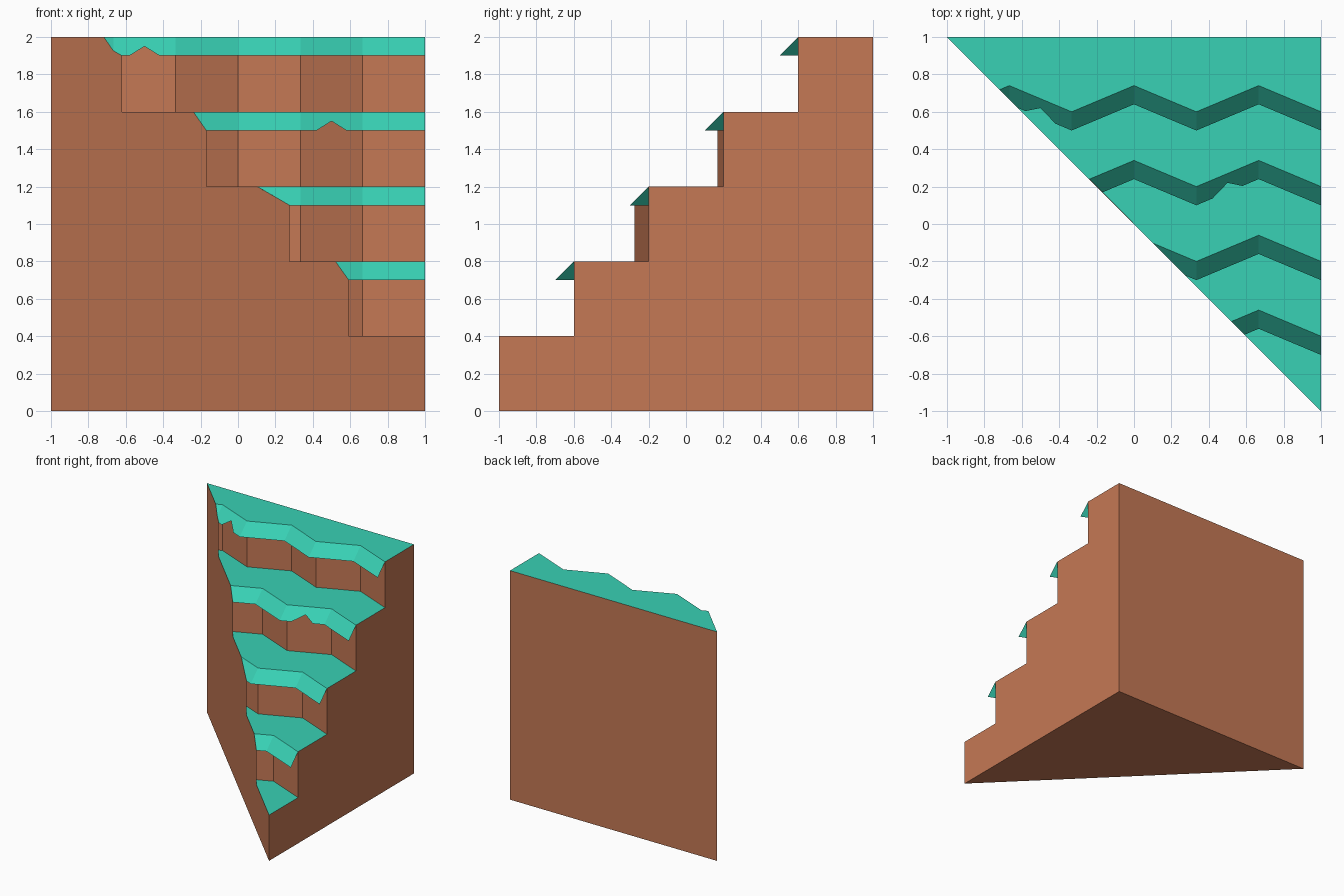
import bpy, bmesh

if "Cube" in bpy.data.objects:
    bpy.data.objects.remove(bpy.data.objects["Cube"])

T = 1 / 3
STATIONS = [-1 + i * T for i in range(7)]


def ridge(x, k):
    """Zigzag wall line of tier k (0 is the highest)."""
    t = (x + 1) / T
    i = min(int(t + 1e-6), 5)
    f = t - i
    a, b = (0.6, 0.74) if i % 2 == 0 else (0.74, 0.6)
    return a + (b - a) * f - 0.4 * k


def material(name, color):
    m = bpy.data.materials.new(name)
    m.diffuse_color = color
    m.use_nodes = True
    m.node_tree.nodes["Principled BSDF"].inputs["Base Color"].default_value = m.diffuse_color
    return m


earth = material("earth", (0.56, 0.19, 0.09, 1))
grass = material("grass", (0.04, 0.64, 0.46, 1))


def strip(bm, first, second):
    """Row of quads between two lines of points."""
    a = [bm.verts.new(p) for p in first]
    b = [bm.verts.new(p) for p in second]
    for i in range(len(a) - 1):
        bm.faces.new((a[i], a[i + 1], b[i + 1], b[i]))


def finish(bm, name, mat, clip=True):
    # cut away everything in front of the diagonal face
    if clip:
        bmesh.ops.bisect_plane(bm, geom=bm.verts[:] + bm.edges[:] + bm.faces[:], dist=1e-5,
                               plane_co=(0, 0, 0), plane_no=(1, 1, 0), clear_inner=True)
    me = bpy.data.meshes.new(name)
    bm.to_mesh(me)
    bm.free()
    me.materials.append(mat)
    bpy.context.collection.objects.link(bpy.data.objects.new(name, me))


# Zigzag cliff walls
bm = bmesh.new()
for k in range(4):
    z = 2 - 0.4 * k
    strip(bm, [(x, ridge(x, k), z - 0.4) for x in STATIONS],
          [(x, ridge(x, k), z) for x in STATIONS])
finish(bm, "cliff_walls", earth)

# Flat grass terraces
bm = bmesh.new()
for k in range(5):
    z = 2 - 0.4 * k
    front = [(x, ridge(x, k) if k < 4 else -1, z) for x in STATIONS]
    back = [(x, ridge(x, k - 1) if k else 1, z) for x in STATIONS]
    strip(bm, front, back)
finish(bm, "grass_terraces", grass)

# Sloping grass lips, two of them notched
NOTCHES = {0: -0.5, 1: 0.5}
bm = bmesh.new()
for k in range(4):
    z = 2 - 0.4 * k
    line = [(x, 0.1) for x in STATIONS]
    if k in NOTCHES:
        n = NOTCHES[k]
        line = sorted(line + [(n - 0.08, 0.1), (n, 0.05), (n + 0.08, 0.1)])
    strip(bm, [(x, ridge(x, k) - d, z - d) for x, d in line],
          [(x, ridge(x, k), z) for x, d in line])
finish(bm, "grass_lips", grass)

# Outer shell: diagonal face, stepped side, back and bottom
diagonal = [(-1, 0), (1, 0), (1, 0.4), (0.592, 0.4), (0.592, 0.7), (0.521, 0.8),
            (0.276, 0.8), (0.276, 1.1), (0.103, 1.2), (-0.169, 1.2), (-0.169, 1.5),
            (-0.239, 1.6), (-0.621, 1.6), (-0.621, 1.9), (-0.667, 1.927),
            (-0.718, 2), (-1, 2)]
side = [(1, 0), (1, 2)]
for k in range(4):
    side += [(0.6 - 0.4 * k, 2 - 0.4 * k), (0.6 - 0.4 * k, 1.6 - 0.4 * k)]
side += [(-1, 0.4), (-1, 0)]
bm = bmesh.new()
for poly in ([(x, -x, z) for x, z in diagonal],
             [(1, y, z) for y, z in reversed(side)],
             [(1, 1, 0), (-1, 1, 0), (-1, 1, 2), (1, 1, 2)],
             [(1, -1, 0), (-1, 1, 0), (1, 1, 0)]):
    bm.faces.new([bm.verts.new(p) for p in poly])
bmesh.ops.remove_doubles(bm, verts=bm.verts[:], dist=1e-5)
finish(bm, "earth_shell", earth, clip=False)
